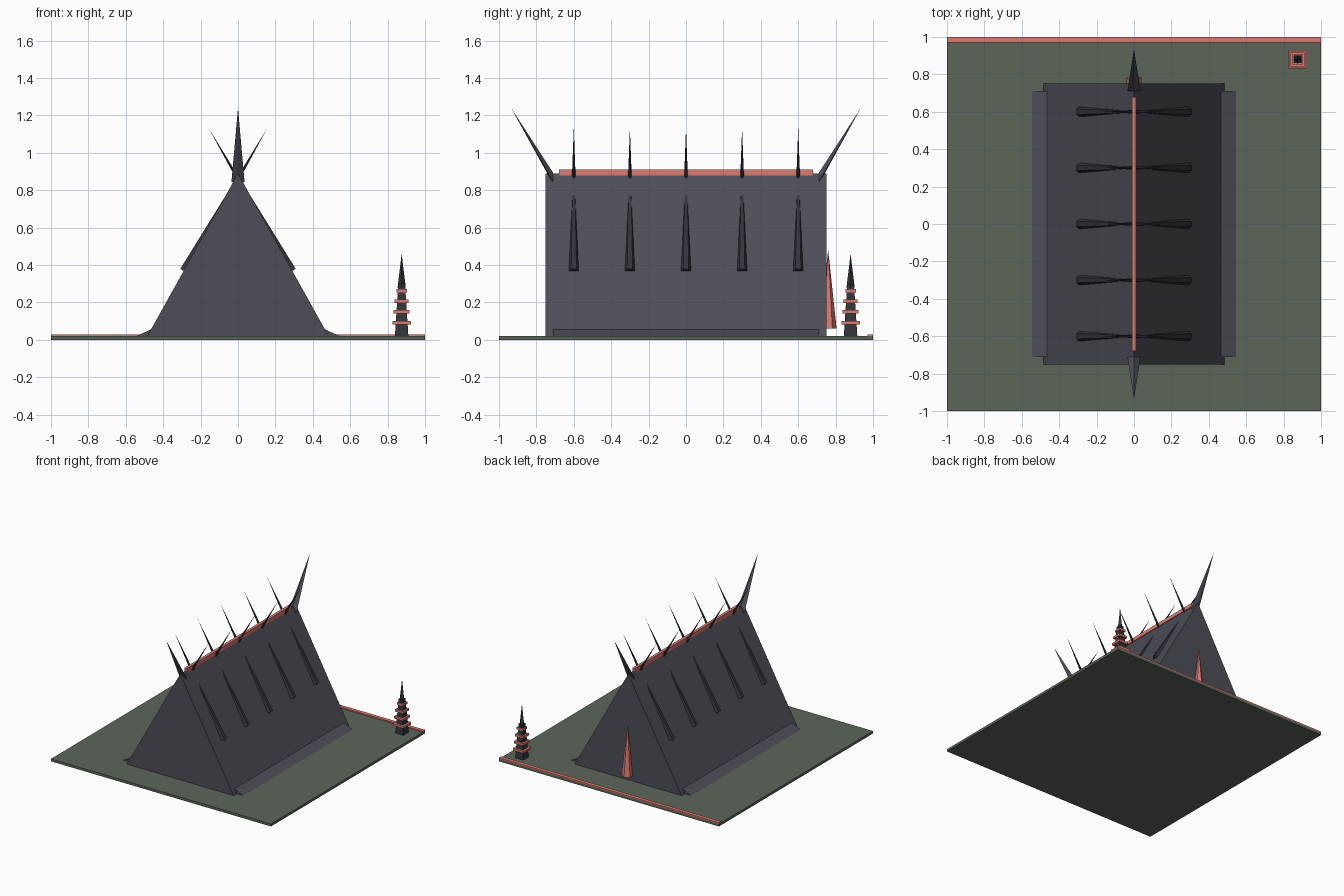
import bpy, math
from mathutils import Vector

if "Cube" in bpy.data.objects:
    bpy.data.objects.remove(bpy.data.objects["Cube"])


def mat(name, rgb):
    m = bpy.data.materials.new(name)
    m.diffuse_color = (*rgb, 1)
    m.use_nodes = True
    m.node_tree.nodes["Principled BSDF"].inputs["Base Color"].default_value = m.diffuse_color
    return m


GREEN = mat("moss_green", (0.107, 0.133, 0.102))
SLATE = mat("slate", (0.075, 0.075, 0.097))
DARK = mat("charcoal", (0.034, 0.036, 0.042))
RED = mat("coral_red", (0.72, 0.20, 0.165))


def mesh(name, verts, faces, material):
    me = bpy.data.meshes.new(name)
    me.from_pydata([tuple(v) for v in verts], [], faces)
    me.materials.append(material)
    ob = bpy.data.objects.new(name, me)
    bpy.context.collection.objects.link(ob)
    # make the outside consistent
    import bmesh
    bm = bmesh.new()
    bm.from_mesh(me)
    bmesh.ops.recalc_face_normals(bm, faces=bm.faces)
    bm.to_mesh(me)
    bm.free()
    return ob


def loft(name, a, b, material):
    """Closed solid between two matching loops of points."""
    n = len(a)
    faces = [(i, (i + 1) % n, n + (i + 1) % n, n + i) for i in range(n)]
    faces += [tuple(range(n))[::-1], tuple(range(n, 2 * n))]
    return mesh(name, list(a) + list(b), faces, material)


def prism(name, profile, y0, y1, material):
    """Front (x, z) profile swept along y."""
    return loft(name, [(x, y0, z) for x, z in profile], [(x, y1, z) for x, z in profile], material)


def box(name, x0, x1, y0, y1, z0, z1, material):
    return prism(name, [(x0, z0), (x1, z0), (x1, z1), (x0, z1)], y0, y1, material)


def spike(name, ring, tip, material):
    """Pointed solid from a base loop to a tip."""
    n = len(ring)
    faces = [(i, (i + 1) % n, n) for i in range(n)] + [tuple(range(n))[::-1]]
    return mesh(name, list(ring) + [tip], faces, material)


def ring(centre, u, v, r, n, turn=0.0):
    c, u, v = Vector(centre), Vector(u), Vector(v)
    return [c + r * (math.cos(turn + math.tau * i / n) * u + math.sin(turn + math.tau * i / n) * v)
            for i in range(n)]


X, Y = (1, 0, 0), (0, 1, 0)

# Ground slab with a coloured back edge
box("ground_slab", -1, 1, -1, 1, 0, 0.02, GREEN)
box("back_edge_strip", -1, 1, 0.97, 1, 0.02, 0.03, RED)

# Steep roof body and ridge bar
prism("roof_body", [(-0.485, 0.02), (0.485, 0.02), (0, 0.89)], -0.75, 0.75, SLATE)
box("ridge_bar", -0.012, 0.012, -0.68, 0.68, 0.88, 0.91, RED)

for s, side in ((-1, "left"), (1, "right")):
    # Low skirt along the eaves
    prism(f"eave_skirt_{side}", [(s * 0.45, 0.02), (s * 0.545, 0.02), (s * 0.465, 0.056)],
          -0.71, 0.71, SLATE)
    # Rafter spikes running up the slope and crossing over the ridge
    for k in range(5):
        y = -0.6 + 0.3 * k
        out = (s * 0.867, 0, 0.5)
        base = ring((s * 0.287, y, 0.367), out, Y, 0.029, 6, math.pi / 6)
        spike(f"rafter_spike_{side}_{k + 1}", base, (s * -0.157, y, 1.132), DARK)

# Gable horns leaning outward
for s, end in ((-1, "front"), (1, "back")):
    y = s * 0.71
    base = [(0.035, y, 0.845), (0, y, 0.893), (-0.035, y, 0.845), (0, y, 0.832)]
    spike(f"gable_horn_{end}", base, (0, s * 0.935, 1.24), SLATE)

# Pointed door on the back gable
spike("back_door", ring((0, 0.76, 0.062), X, Y, 0.045, 6, math.pi / 2), (0, 0.76, 0.482), RED)

# Totem in the back right corner: square shaft, four plates, pointed cap
cx, cy = 0.875, 0.88


def square(h, z):
    return ring((cx, cy, z), X, Y, h * math.sqrt(2), 4, math.pi / 4)


loft("totem_shaft", square(0.036, 0.02), square(0.018, 0.30), DARK)
spike("totem_cap", ring((cx, cy, 0.28), X, Y, 0.022, 4), (cx, cy, 0.46), DARK)
for i, (z, h) in enumerate([(0.092, 0.049), (0.15, 0.043), (0.206, 0.037), (0.262, 0.028)]):
    loft(f"totem_plate_{i + 1}", square(h, z - 0.009), square(h, z + 0.009), RED)
